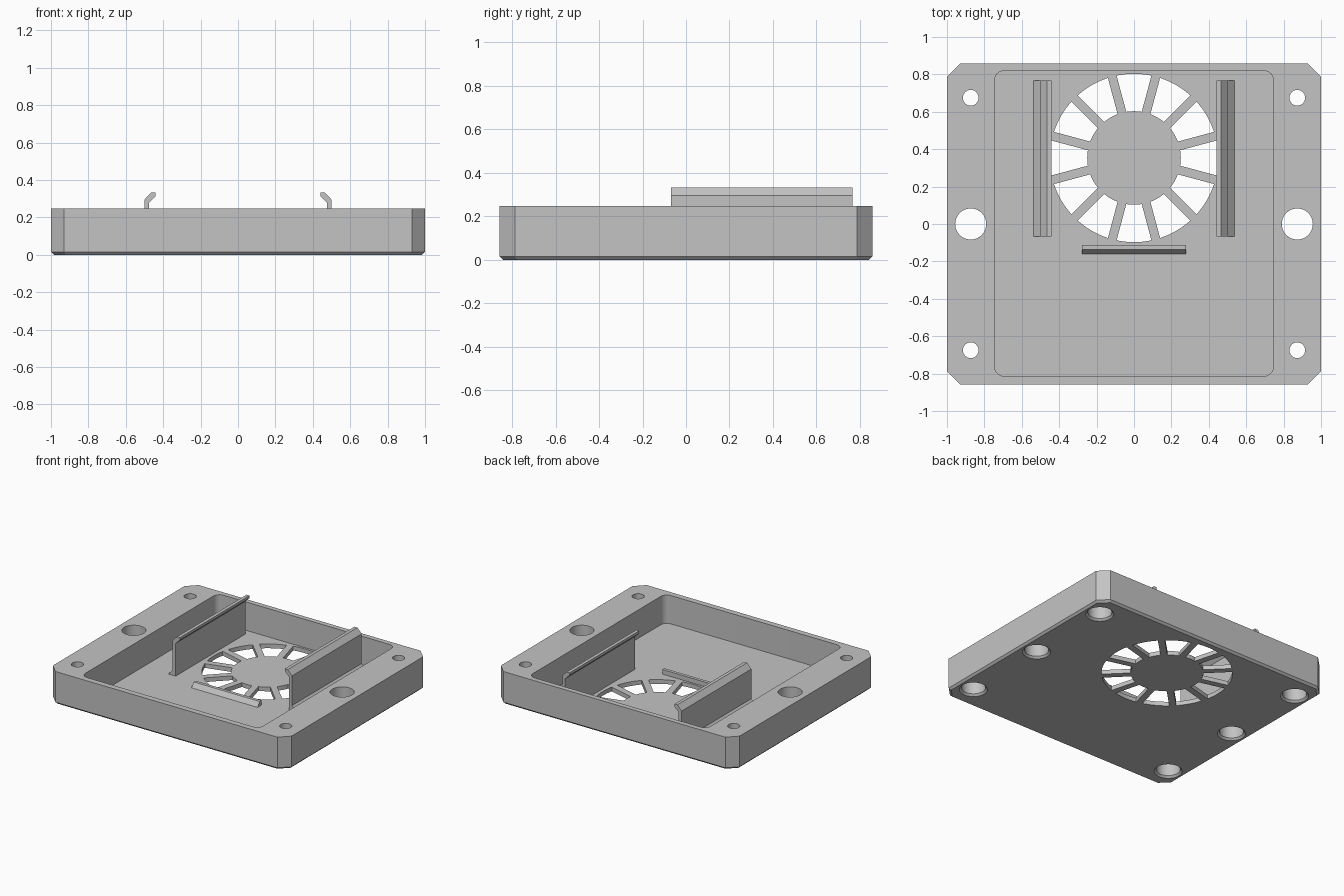
import bpy, bmesh
from math import sin, cos, asin, pi, radians

cube = bpy.data.objects.get("Cube")
if cube:
    bpy.data.objects.remove(cube, do_unlink=True)

HX, HY, TOP, FLOOR = 1.0, 0.857, 0.247, 0.032
FAN_Y = 0.353

grey = bpy.data.materials.new("light grey plastic")
grey.use_nodes = True
COLOUR = (0.55, 0.55, 0.55, 1)
grey.diffuse_color = COLOUR
grey.node_tree.nodes["Principled BSDF"].inputs["Base Color"].default_value = COLOUR


def loft(bm, rings):
    """Skin a stack of equal-length 3D rings and cap both ends."""
    rows = [[bm.verts.new(p) for p in ring] for ring in rings]
    n = len(rows[0])
    for a, b in zip(rows, rows[1:]):
        for i in range(n):
            j = (i + 1) % n
            bm.faces.new((a[i], a[j], b[j], b[i]))
    bm.faces.new(rows[0][::-1])
    bm.faces.new(rows[-1])


def finish(name, bm):
    bmesh.ops.recalc_face_normals(bm, faces=bm.faces)
    mesh = bpy.data.meshes.new(name)
    bm.to_mesh(mesh)
    bm.free()
    mesh.materials.append(grey)
    obj = bpy.data.objects.new(name, mesh)
    bpy.context.collection.objects.link(obj)
    return obj


def at_z(points, z):
    return [(x, y, z) for x, y in points]


def circle(cx, cy, r, n=40):
    return [(cx + r * cos(2 * pi * i / n), cy + r * sin(2 * pi * i / n)) for i in range(n)]


def clipped_rect(hx, hy, c):
    return [(hx - c, -hy), (hx, c - hy), (hx, hy - c), (hx - c, hy),
            (c - hx, hy), (-hx, hy - c), (-hx, c - hy), (c - hx, -hy)]


def rounded_rect(hx, hy, cy, r, steps=6):
    pts = []
    for k, (sx, sy) in enumerate(((1, 1), (-1, 1), (-1, -1), (1, -1))):
        for i in range(steps + 1):
            a = (k + i / steps) * pi / 2
            pts.append((sx * (hx - r) + r * cos(a), cy + sy * (hy - r) + r * sin(a)))
    return pts


def cut(target, cutter):
    mod = target.modifiers.new("cut", 'BOOLEAN')
    mod.operation, mod.solver, mod.object = 'DIFFERENCE', 'EXACT', cutter
    bpy.context.view_layer.objects.active = target
    bpy.ops.object.modifier_apply(modifier=mod.name)
    bpy.data.objects.remove(cutter, do_unlink=True)


# Tray body with clipped corners and a chamfered lower edge
bm = bmesh.new()
e = 0.015
loft(bm, [at_z(clipped_rect(HX - e, HY - e, 0.064), 0),
          at_z(clipped_rect(HX, HY, 0.07), e),
          at_z(clipped_rect(HX, HY, 0.07), TOP)])
tray = finish("tray", bm)

# Rounded pocket
bm = bmesh.new()
pocket = rounded_rect(0.745, 0.816, 0.003, 0.05)
loft(bm, [at_z(pocket, FLOOR), at_z(pocket, 0.4)])
cut(tray, finish("pocket_cutter", bm))

# Fan openings between twelve parallel-sided spokes
bm = bmesh.new()
R_HUB, R_FAN, HALF_SPOKE = 0.25, 0.45, 0.024
for k in range(12):
    mid = radians(30 * k)
    sector = []
    for r, direction in ((R_FAN, 1), (R_HUB, -1)):
        half = radians(15) - asin(HALF_SPOKE / r)
        for i in range(9):
            a = mid + direction * half * (i / 4 - 1)
            sector.append((r * cos(a), FAN_Y + r * sin(a)))
    loft(bm, [at_z(sector, -0.1), at_z(sector, 0.1)])
cut(tray, finish("fan_cutter", bm))

# Through holes at the sides, counterbored screw holes in the corners
bm = bmesh.new()
BORE, SCREW = 0.083, 0.042
for x in (-0.873, 0.873):
    for y in (-0.675, 0, 0.675):
        steps = [(BORE + 0.024, -0.01), (BORE, 0.014)]
        if y:
            steps += [(BORE, 0.165), (SCREW, 0.165), (SCREW, 0.3)]
        else:
            steps += [(BORE, 0.3)]
        loft(bm, [at_z(circle(x, y, r), z) for r, z in steps])
cut(tray, finish("hole_cutter", bm))

# Hooked side clips with a sloped foot
CLIP = [(0.475, FLOOR - 0.01), (0.538, FLOOR - 0.01), (0.538, FLOOR), (0.5, FLOOR + 0.038),
        (0.5, 0.295), (0.465, 0.333), (0.44, 0.333), (0.44, 0.314), (0.475, 0.28)]
for side, name in ((1, "left_clip"), (-1, "right_clip")):
    bm = bmesh.new()
    loft(bm, [[(side * x, y, z) for x, z in CLIP] for y in (-0.068, 0.767)])
    finish(name, bm)

# Low stop ridge in front of the fan
RIDGE = [(-0.112, FLOOR - 0.01), (-0.112, FLOOR + 0.035), (-0.136, FLOOR + 0.035),
         (-0.161, FLOOR), (-0.161, FLOOR - 0.01)]
bm = bmesh.new()
loft(bm, [[(x, y, z) for y, z in RIDGE] for x in (-0.277, 0.277)])
finish("stop_ridge", bm)

# Smooth the round bores and keep the edges crisp
bpy.ops.object.select_all(action='DESELECT')
tray.select_set(True)
bpy.context.view_layer.objects.active = tray
bpy.ops.object.shade_smooth_by_angle(angle=radians(30))
